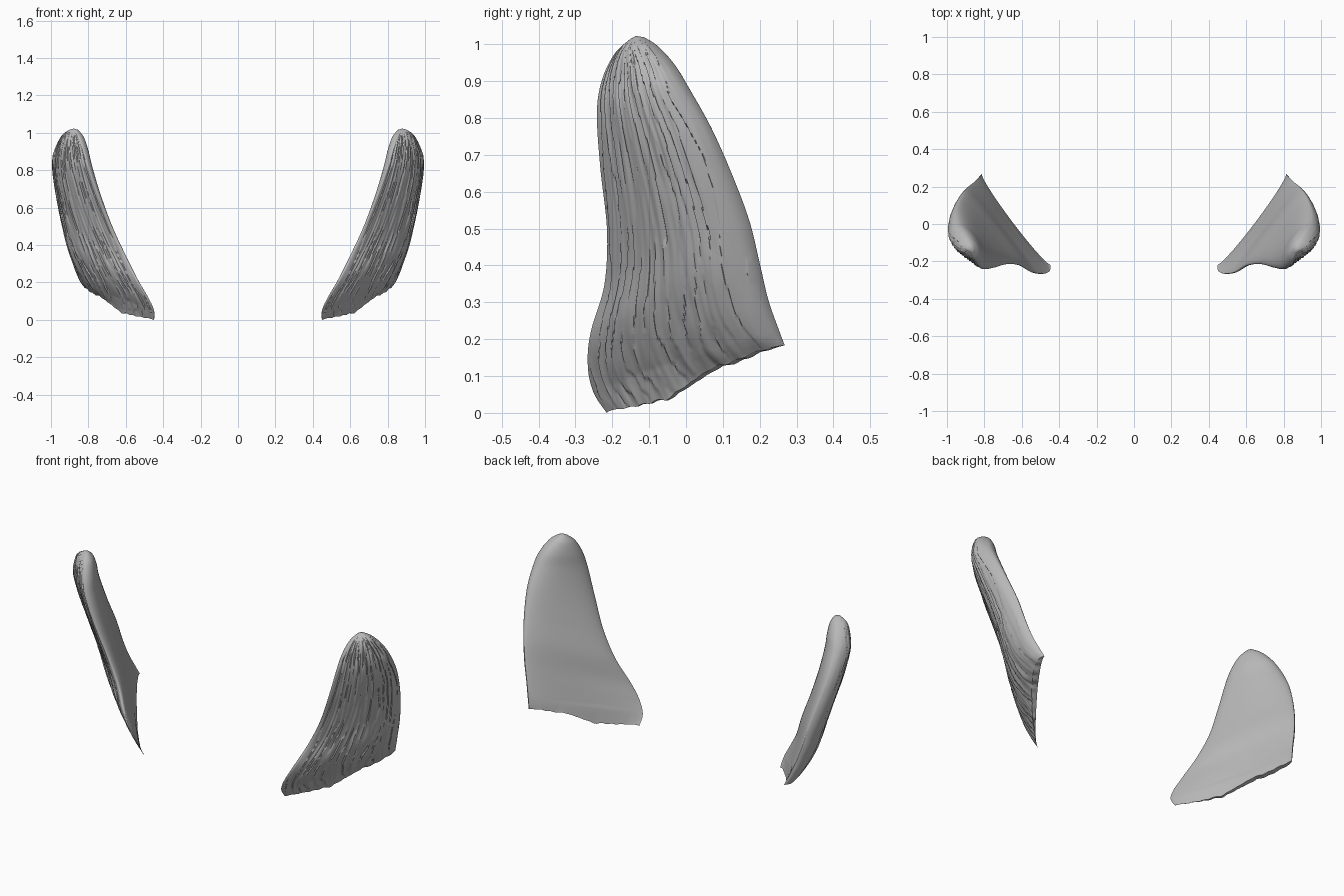
import bpy, bmesh, math
from mathutils import Vector, noise

if "Cube" in bpy.data.objects:
    bpy.data.objects.remove(bpy.data.objects["Cube"])

horn_grey = bpy.data.materials.new("horn_grey")
horn_grey.diffuse_color = (0.48, 0.48, 0.48, 1)
horn_grey.use_nodes = True
horn_grey.node_tree.nodes["Principled BSDF"].inputs["Base Color"].default_value = horn_grey.diffuse_color

# Front edge, back edge and outer / inner bulge factors, from the base up to the tip
FRONT = [(.448, -.215, .005), (.45, -.25, .06), (.483, -.265, .13), (.536, -.258, .22),
         (.603, -.22, .35), (.675, -.213, .50), (.743, -.231, .67), (.795, -.24, .82),
         (.82, -.226, .91), (.842, -.192, .98), (.862, -.15, 1.02)]
BACK = [(.812, .268, .188), (.825, .254, .225), (.855, .224, .31), (.885, .20, .41),
        (.912, .17, .53), (.94, .12, .66), (.957, .065, .78), (.955, .005, .885),
        (.935, -.035, .95), (.91, -.08, 1.0), (.885, -.115, 1.024)]
OUTER_BULGE = [.8, 1.15, 1.35, 1.4, 1.4, 1.3, 1.2, 1.1, .95, .7, .28]
INNER_BULGE = [-.75, -.35, .2, .6, .9, 1.2, 1.6, 1.85, 1.75, 1.3, .5]

ROWS, OUTER, INNER = 130, 150, 50


def spline(points, t):
    """Catmull-Rom point at t (0..1) through the list."""
    n = len(points) - 1
    i = min(int(t * n), n - 1)
    f = t * n - i
    a, b, c, d = (Vector(points[max(0, min(n, i + k))]) for k in (-1, 0, 1, 2))
    return 0.5 * (2 * b + (c - a) * f + (2 * a - 5 * b + 4 * c - d) * f * f
                  + (3 * b - a - 3 * c + d) * f ** 3)


def groove(s, t):
    """Depth of the broken lengthwise bark grooves on the outer face."""
    warp = 0.9 * noise.noise(Vector((s * 5, t * 3, 2)))
    fine = 0.25 * noise.noise(Vector((s * 30, t * 14, 7)))
    saw = (s * 14 + warp + fine) % 1.0
    strength = 0.5 + 0.8 * noise.noise(Vector((s * 9, t * 7, 4)))
    depth = 0.010 * max(0.15, strength) * saw
    depth += 0.005 * noise.noise(Vector((s * 30, t * 5, 1)))
    return depth * min(1, (1 - t) / 0.22) * min(1, 0.4 + t * 8)


def rim_drop(s, e, t):
    """Ragged, slightly sagging lower rim."""
    near = max(0, 1 - t * 10)
    sag = -0.03 * math.sin(math.pi * min(1, s * 1.4)) ** 2
    return near * (sag + 0.014 * e * noise.noise(Vector((s * 14, 3, 0))))


def section(t):
    """One closed cross-section loop: outer face there, inner face back."""
    f, b = spline(FRONT, t), spline(BACK, t)
    k_out = spline([(w, 0) for w in OUTER_BULGE], t).x
    k_in = spline([(w, 0) for w in INNER_BULGE], t).x
    chord = b - f
    out = Vector((chord.y, -chord.x, 0)).normalized()
    loop = []
    for i in range(OUTER + INNER):
        outside = i < OUTER
        if outside:
            s = (1 - math.cos(math.pi * i / OUTER)) / 2
        else:
            s = (1 + math.cos(math.pi * (i - OUTER) / INNER)) / 2
        e = math.sqrt(max(0, 4 * s * (1 - s)))
        if outside:
            # fuller towards the back edge
            skew = 0.4 + 1.05 * s
            offset = k_out * skew * e ** 0.9 * 0.066 - groove(s, t) * min(1, e * 1.5)
        else:
            hollow = 0.010 * e ** 4 * min(1, t * 8) * max(0, 1 - t)
            offset = hollow - k_in * e * 0.034
        p = f + chord * s + out * offset
        p.z += rim_drop(s, e, t)
        loop.append(p)
    return loop


def make_horn(name, side):
    bm = bmesh.new()
    rings = []
    for r in range(ROWS + 1):
        rings.append([bm.verts.new((p.x * side, p.y, p.z)) for p in section(r / ROWS)])
    n = OUTER + INNER
    for a, b in zip(rings, rings[1:]):
        for i in range(n):
            j = (i + 1) % n
            bm.faces.new((a[i], a[j], b[j], b[i]))
    # thin base strip between the outer and inner rims
    base = rings[0]
    for i in range(OUTER):
        q = OUTER + round((OUTER - i) * INNER / OUTER)
        r = OUTER + round((OUTER - i - 1) * INNER / OUTER)
        loop = [base[i], base[i + 1], base[r % n], base[q % n]]
        loop = list(dict.fromkeys(loop))
        if len(loop) > 2:
            bm.faces.new(loop)
    # rounded tip
    tip = rings[-1]
    c = bm.verts.new(sum((v.co for v in tip), Vector()) / n + Vector((0, 0, 0.006)))
    for i in range(n):
        bm.faces.new((tip[i], tip[(i + 1) % n], c))
    bmesh.ops.recalc_face_normals(bm, faces=bm.faces)
    # rest the lowest point on the ground
    low = min(v.co.z for v in bm.verts)
    bmesh.ops.translate(bm, verts=bm.verts, vec=(0, 0, -low))
    mesh = bpy.data.meshes.new(name)
    bm.to_mesh(mesh)
    bm.free()
    mesh.materials.append(horn_grey)
    obj = bpy.data.objects.new(name, mesh)
    bpy.context.collection.objects.link(obj)
    bpy.ops.object.select_all(action='DESELECT')
    obj.select_set(True)
    bpy.context.view_layer.objects.active = obj
    bpy.ops.object.shade_smooth_by_angle(angle=math.radians(45))


make_horn("right_horn", 1)
make_horn("left_horn", -1)
